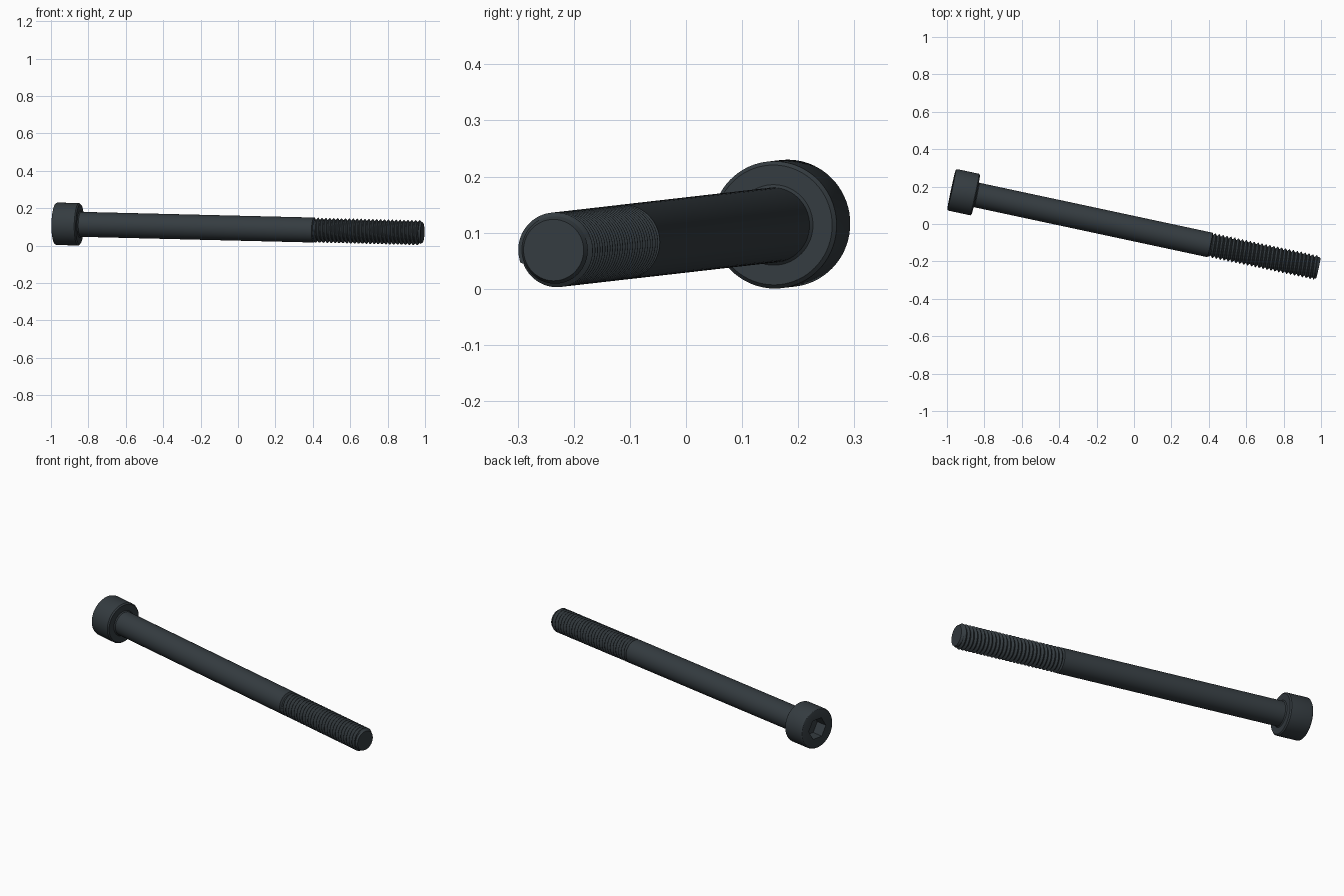
import bpy, bmesh
from math import sin, cos, pi, radians
from mathutils import Vector

cube = bpy.data.objects.get("Cube")
if cube:
    bpy.data.objects.remove(cube)

SEG = 72
UNIT = 0.0267                      # one millimetre of the screw
HEAD_END = Vector((-0.976, 0.184, 0.117))
TIP_END = Vector((0.986, -0.236, 0.069))
AXIS = TIP_END - HEAD_END
LENGTH = AXIS.length / UNIT

steel = bpy.data.materials.new("dark_steel")
steel.use_nodes = True
colour = (0.035, 0.045, 0.052, 1)
steel.diffuse_color = colour
steel.node_tree.nodes["Principled BSDF"].inputs["Base Color"].default_value = colour


def ring(s, r):
    """Plain circle at distance s along the axis."""
    return lambda a: (s, r)


def hexagon(s, apothem):
    """Six-sided ring at distance s along the axis."""
    return lambda a: (s, apothem / cos((a % (pi / 3)) - pi / 6))


def turned(name, rings, cap_start=False, cap_end=False, smooth=30):
    """Skin a series of rings around the screw axis."""
    bm = bmesh.new()
    loops = []
    for shape in rings:
        loop = []
        for i in range(SEG):
            a = 2 * pi * i / SEG
            s, r = shape(a)
            loop.append(bm.verts.new((s, r * cos(a), r * sin(a))))
        loops.append(loop)
    for p, q in zip(loops, loops[1:]):
        for i in range(SEG):
            j = (i + 1) % SEG
            bm.faces.new((p[i], p[j], q[j], q[i]))
    if cap_start:
        bm.faces.new(loops[0])
    if cap_end:
        bm.faces.new(loops[-1])
    bmesh.ops.remove_doubles(bm, verts=bm.verts, dist=0.0005)
    bmesh.ops.recalc_face_normals(bm, faces=bm.faces)
    mesh = bpy.data.meshes.new(name)
    bm.to_mesh(mesh)
    bm.free()
    mesh.materials.append(steel)
    obj = bpy.data.objects.new(name, mesh)
    bpy.context.collection.objects.link(obj)
    obj.location = HEAD_END
    obj.rotation_mode = 'QUATERNION'
    obj.rotation_quaternion = AXIS.to_track_quat('X', 'Z')
    obj.scale = (UNIT,) * 3
    bpy.ops.object.select_all(action='DESELECT')
    obj.select_set(True)
    bpy.context.view_layer.objects.active = obj
    bpy.ops.object.shade_smooth_by_angle(angle=radians(smooth))
    return obj


# Cylindrical head with rounded rims and a hexagonal socket
R, H, ROUND = 4.25, 5.0, 0.4
rear_rim = [ring(ROUND * (1 - sin(t)), R - ROUND * (1 - cos(t)))
            for t in (pi / 2, pi / 3, pi / 6, 0)]
front_rim = [ring(H - 0.25, R), ring(H, R - 0.25)]
turned("socket_head", [hexagon(2.5, 2.0), hexagon(0, 2.0)] + rear_rim + front_rim,
       cap_start=True, cap_end=True)

# Plain shank with a small fillet under the head
CREST, ROOT, PITCH = 2.5, 2.05, 0.8
START = LENGTH - 22
turned("shank", [ring(H - 0.01, CREST + 0.2), ring(H + 0.2, CREST),
                 ring(START - 0.2, CREST), ring(START, ROOT)])

# Helical thread running out into a chamfered tip
END = LENGTH - 0.4


def helix(k):
    flank, turn = k % 4, k // 4
    offset = (0, 0.44, 0.5, 0.94)[flank]
    radius = (ROOT, CREST, CREST, ROOT)[flank]

    def shape(a):
        s = START + PITCH * (turn - 1 + offset + a / (2 * pi))
        # the ridge sinks back to the core at either end
        if s <= START or s >= END:
            return (max(START, min(END, s)), ROOT if s <= START else 2.25)
        return (s, radius)
    return shape


def seam_safe_thread():
    """Close the helix by joining the last column one turn further on."""
    bm = bmesh.new()
    count = 4 * (int(22 / PITCH) + 3)
    cols = []
    for i in range(SEG):
        a = 2 * pi * i / SEG
        col = []
        for k in range(count):
            s, r = helix(k)(a)
            col.append(bm.verts.new((s, r * cos(a), r * sin(a))))
        cols.append(col)
    for i in range(SEG):
        p, q = cols[i], cols[(i + 1) % SEG]
        shift = 4 if i == SEG - 1 else 0
        for k in range(count - 1 - shift):
            bm.faces.new((p[k], p[k + 1], q[k + 1 + shift], q[k + shift]))
    bmesh.ops.remove_doubles(bm, verts=bm.verts, dist=0.0005)
    bmesh.ops.recalc_face_normals(bm, faces=bm.faces)
    return bm


thread = turned("thread", [ring(START, ROOT), ring(END, ROOT)])
bm = seam_safe_thread()
bm.to_mesh(thread.data)
bm.free()
thread.data.shade_smooth()
bpy.ops.object.shade_smooth_by_angle(angle=radians(30))

# Chamfered tip
turned("tip", [ring(END, 2.25), ring(LENGTH, 2.05)], cap_start=True, cap_end=True)
